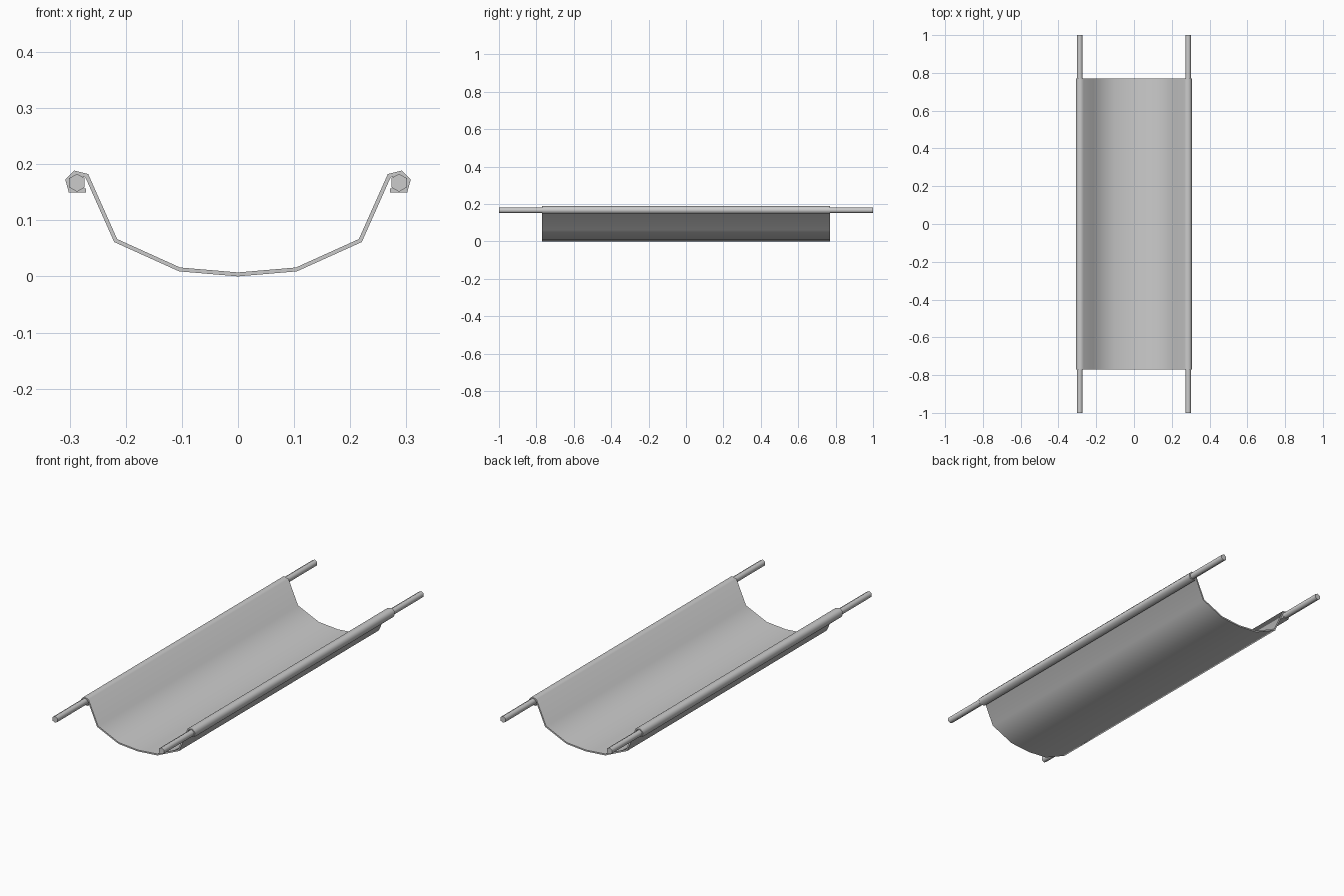
import bpy
import bmesh
import math

cube = bpy.data.objects.get("Cube")
if cube:
    bpy.data.objects.remove(cube, do_unlink=True)

HALF_CLOTH = 0.77
THICKNESS = 0.007

grey = bpy.data.materials.new("light grey")
grey.use_nodes = True
colour = (0.6, 0.6, 0.6, 1)
grey.diffuse_color = colour
grey.node_tree.nodes["Principled BSDF"].inputs["Base Color"].default_value = colour


def finish(obj):
    """Shade smoothly, keeping the square ends and rims sharp."""
    bpy.ops.object.select_all(action="DESELECT")
    obj.select_set(True)
    bpy.context.view_layer.objects.active = obj
    for mod in list(obj.modifiers):
        bpy.ops.object.modifier_apply(modifier=mod.name)
    bpy.ops.object.shade_smooth_by_angle(angle=math.radians(80))


# Sagging sheet: centre line from the middle out and around one pole
half = [(0.104, 0.0125), (0.218, 0.064), (0.2695, 0.1795), (0.291, 0.185),
        (0.304, 0.172), (0.299, 0.1535), (0.271, 0.1535)]
profile = [(-x, z) for x, z in reversed(half)] + [(0, 0.0037)] + half

bm = bmesh.new()
front, back = [[bm.verts.new((x, y, z)) for x, z in profile]
               for y in (-HALF_CLOTH, HALF_CLOTH)]
for i in range(len(profile) - 1):
    bm.faces.new((front[i], front[i + 1], back[i + 1], back[i]))
mesh = bpy.data.meshes.new("sling_sheet")
bm.to_mesh(mesh)
bm.free()
mesh.materials.append(grey)
sheet = bpy.data.objects.new("sling_sheet", mesh)
bpy.context.collection.objects.link(sheet)
solid = sheet.modifiers.new("thickness", "SOLIDIFY")
solid.thickness = THICKNESS
solid.offset = 0
solid.use_even_offset = True
finish(sheet)

# Six-sided carrying poles through the side hems
for name, side in (("left_pole", 1), ("right_pole", -1)):
    bpy.ops.mesh.primitive_cylinder_add(
        vertices=6, radius=0.016, depth=2,
        location=(side * 0.287, 0, 0.167), rotation=(math.pi / 2, 0, 0))
    pole = bpy.context.object
    pole.name = name
    pole.data.materials.append(grey)
    finish(pole)
